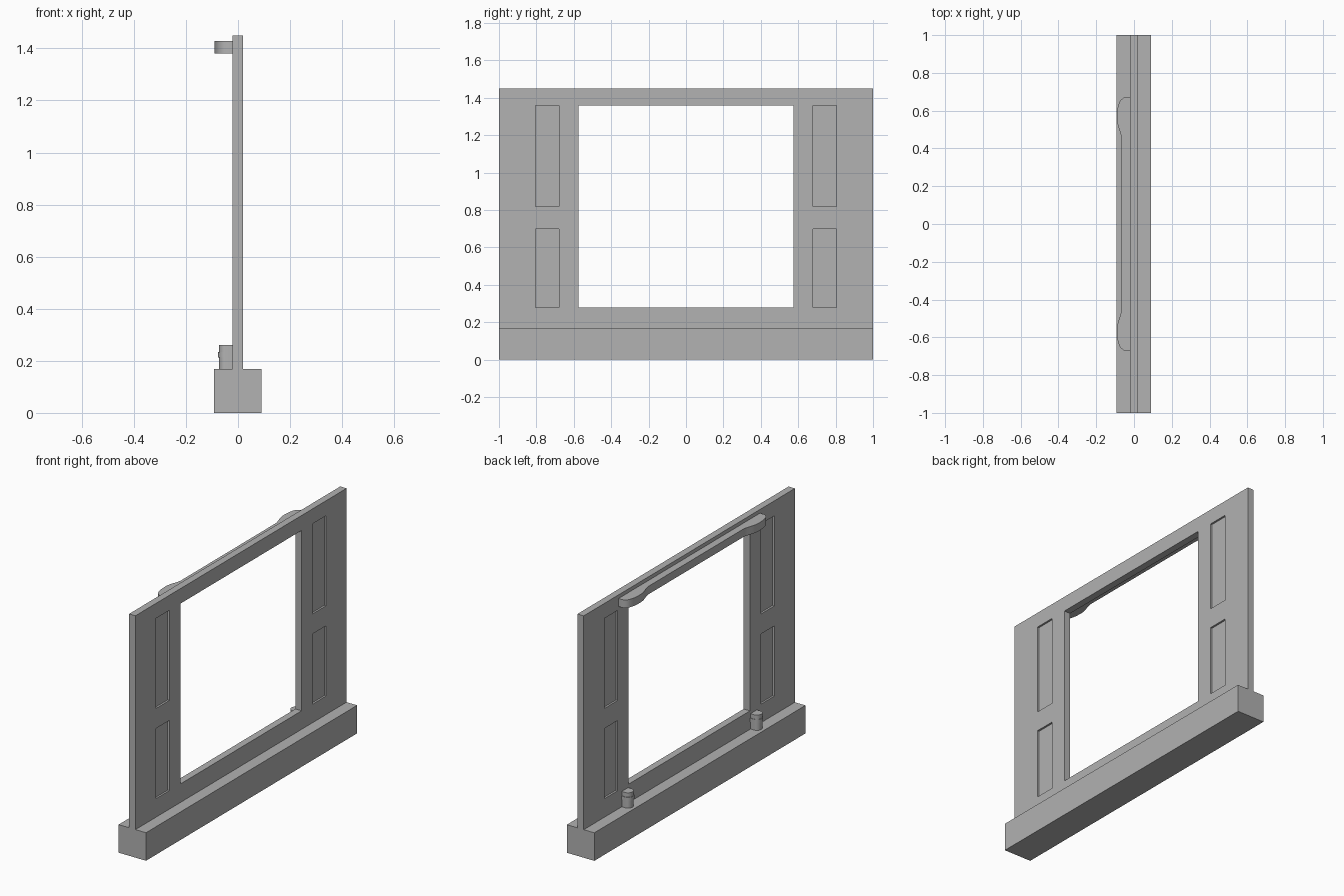
import bpy, bmesh, math
from mathutils import Vector

cube = bpy.data.objects.get("Cube")
if cube:
    bpy.data.objects.remove(cube, do_unlink=True)

grey = bpy.data.materials.new("plain grey")
grey.use_nodes = True
grey.diffuse_color = (0.445, 0.445, 0.445, 1)
grey.node_tree.nodes["Principled BSDF"].inputs["Base Color"].default_value = grey.diffuse_color

WALL_BACK, WALL_FRONT = -0.022, 0.02
BASE_TOP, WALL_TOP = 0.168, 1.45


def finish(name, bm, smooth=False):
    bmesh.ops.recalc_face_normals(bm, faces=bm.faces)
    mesh = bpy.data.meshes.new(name)
    bm.to_mesh(mesh)
    bm.free()
    mesh.materials.append(grey)
    obj = bpy.data.objects.new(name, mesh)
    bpy.context.collection.objects.link(obj)
    if smooth:
        bpy.ops.object.select_all(action="DESELECT")
        obj.select_set(True)
        bpy.context.view_layer.objects.active = obj
        bpy.ops.object.shade_smooth_by_angle(angle=math.radians(35))
    return obj


def prism(name, outline, z0, z1):
    """Upright prism over an (x, y) outline."""
    bm = bmesh.new()
    face = bm.faces.new([bm.verts.new((x, y, z0)) for x, y in outline])
    ext = bmesh.ops.extrude_face_region(bm, geom=[face])["geom"]
    bmesh.ops.translate(bm, vec=(0, 0, z1 - z0),
                        verts=[v for v in ext if isinstance(v, bmesh.types.BMVert)])
    return finish(name, bm, smooth=True)


# Base plinth
prism("base", [(-0.092, -1), (0.09, -1), (0.09, 1), (-0.092, 1)], 0, BASE_TOP)

# Wall with a large opening and four recessed panels per side
half_ys = [0.574, 0.678, 0.805, 1]
ys = [-y for y in reversed(half_ys)] + half_ys
zs = [BASE_TOP, 0.279, 0.70, 0.82, 1.36, WALL_TOP]
bm = bmesh.new()
grid = [[bm.verts.new((WALL_BACK, y, z)) for z in zs] for y in ys]
for i in range(len(ys) - 1):
    for j in range(len(zs) - 1):
        if ys[i] == -half_ys[0] and 1 <= j <= 3:
            continue  # opening
        bm.faces.new((grid[i][j], grid[i + 1][j], grid[i + 1][j + 1], grid[i][j + 1]))
ext = bmesh.ops.extrude_face_region(bm, geom=bm.faces[:])["geom"]
bmesh.ops.translate(bm, vec=(WALL_FRONT - WALL_BACK, 0, 0),
                    verts=[v for v in ext if isinstance(v, bmesh.types.BMVert)])
bmesh.ops.recalc_face_normals(bm, faces=bm.faces)


def is_panel(face):
    c = face.calc_center_median()
    in_y = half_ys[1] < abs(c.y) < half_ys[2]
    in_z = zs[1] < c.z < zs[2] or zs[3] < c.z < zs[4]
    return abs(face.normal.x) > 0.9 and in_y and in_z


bmesh.ops.inset_individual(bm, faces=[f for f in bm.faces if is_panel(f)],
                           thickness=0.0005, depth=-0.011)
finish("wall", bm)

# Top rail with a rounded swelling near each end
swell = []
for k in range(17):
    t = k / 16
    y = 0.45 + 0.22 * t
    rise = math.sin(math.pi * t / 2 / 0.5) if t > 0.5 else math.sin(math.pi * t) ** 1.5
    x = -0.065 - 0.025 * rise if t <= 0.5 else -0.052 - 0.038 * math.sqrt(max(0, 1 - (2 * t - 1) ** 2.4))
    swell.append((x, y))
outline = [(WALL_BACK, 0.67)] + swell[::-1]
outline += [(x, -y) for x, y in reversed(outline)]
prism("top_rail", outline, 1.38, 1.428)


# Round-nosed blocks on the base, each with a thin band
def nose_outline(y, grow):
    pts = [(WALL_BACK, y + 0.03 + grow)]
    for k in range(13):
        a = math.pi * k / 12
        pts.append((-0.048 - (0.025 + grow) * math.sin(a), y + (0.03 + grow) * math.cos(a)))
    return pts + [(WALL_BACK, y - 0.03 - grow)]


for side, y in (("left", 0.61), ("right", -0.61)):
    prism("block_" + side, nose_outline(y, 0), BASE_TOP, 0.26)
    prism("block_band_" + side, nose_outline(y, 0.003), 0.212, 0.234)
